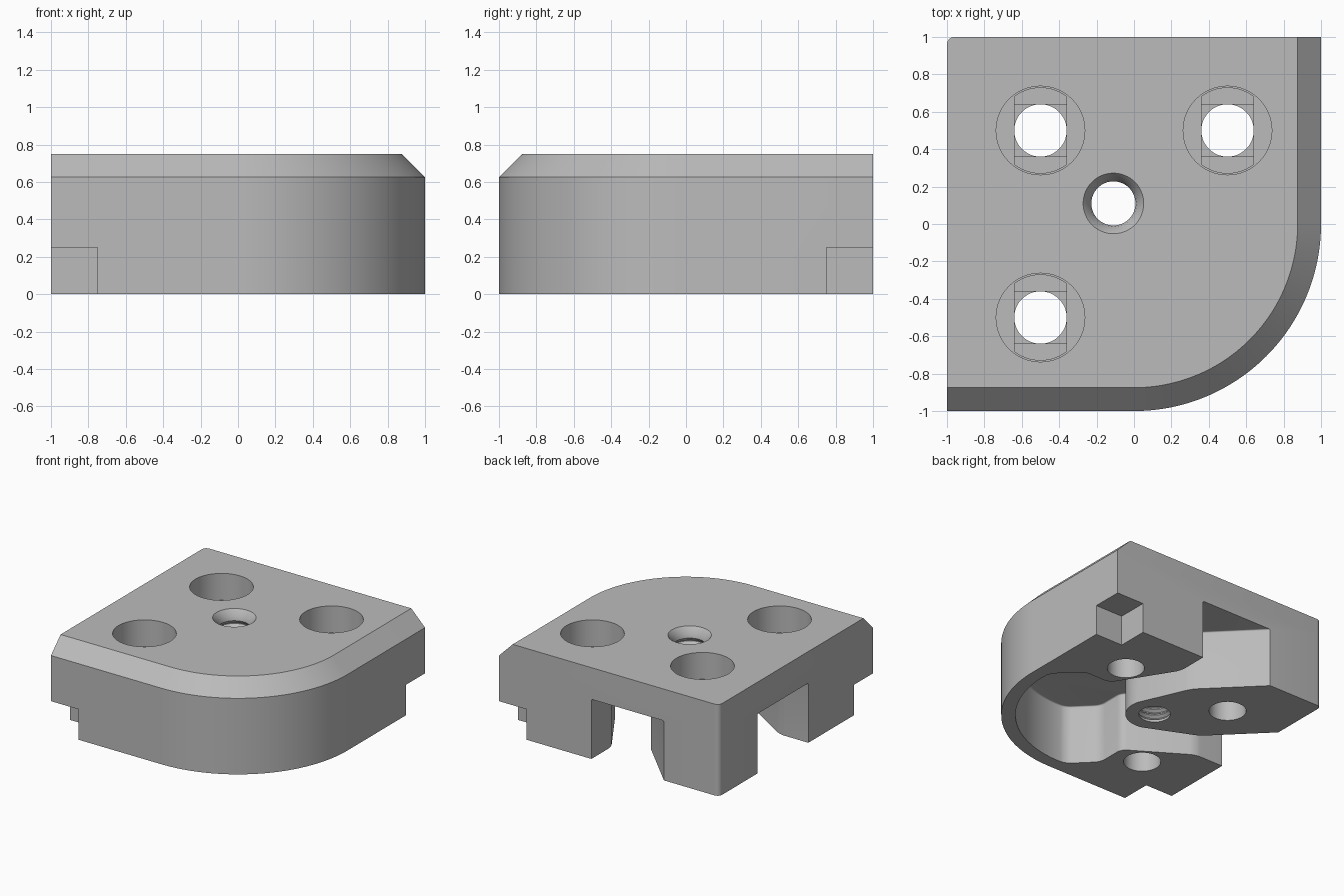
import bpy, bmesh, math
from math import radians, cos, sin, pi

cube = bpy.data.objects.get("Cube")
if cube:
    bpy.data.objects.remove(cube, do_unlink=True)

grey = bpy.data.materials.new("plain_grey")
grey.use_nodes = True
COLOUR = (0.5, 0.5, 0.5, 1)
grey.diffuse_color = COLOUR
grey.node_tree.nodes["Principled BSDF"].inputs["Base Color"].default_value = COLOUR

HEIGHT, CHAMFER = 0.75, 0.125


def arc(cx, cy, r, a0, a1, n):
    steps = [radians(a0 + (a1 - a0) * i / n) for i in range(n + 1)]
    return [(cx + r * cos(a), cy + r * sin(a)) for a in steps]


def circle(cx, cy, r, n=64):
    return arc(cx, cy, r, 0, 360, n)[:-1]


def loft(bm, layers):
    """Closed solid through (outline, z) layers; every outline has equal length."""
    rings = [[bm.verts.new((x, y, z)) for x, y in pts] for pts, z in layers]
    for low, high in zip(rings, rings[1:]):
        for i in range(len(low)):
            j = (i + 1) % len(low)
            bm.faces.new((low[i], low[j], high[j], high[i]))
    bm.faces.new(rings[0][::-1])
    bm.faces.new(rings[-1])
    return rings


def finish(bm, name, cutter=False):
    bmesh.ops.recalc_face_normals(bm, faces=bm.faces)
    mesh = bpy.data.meshes.new(name)
    bm.to_mesh(mesh)
    bm.free()
    mesh.materials.append(grey)
    ob = bpy.data.objects.new(name, mesh)
    bpy.context.collection.objects.link(ob)
    if cutter:
        ob.hide_render = True
        ob.hide_viewport = True
    return ob


def solid(name, layers, cutter=False):
    bm = bmesh.new()
    loft(bm, layers)
    return finish(bm, name, cutter)


def outline(inset):
    """Square with one large round corner; only the front and right sides inset."""
    e = 1 - inset
    return [(-1, -e)] + arc(0, 0, e, -90, 0, 48) + [(e, 1)] + arc(-0.96, 0.96, 0.04, 90, 180, 6)


# Main block with a chamfered top rim
body = solid("corner_block", [(outline(0), 0), (outline(0), HEIGHT - CHAMFER),
                              (outline(CHAMFER), HEIGHT)])
cutters = []

# Underside pocket, symmetric about the diagonal
BOSS = (-0.11, 0.11)
corners = [(-0.08, 0.58), (-0.6, 1.1), (0.16, 1.1), (0.16, 0.74),
           (0.46, 0.26), (0.7, 0.26), (0.89, 0.07)]
half = arc(*BOSS, 0.22, -45, 14, 10) + corners + arc(0, 0, 0.893, -2, -45, 12)
mirrored = [(-y, -x) for x, y in half[1:-1]]
bm = bmesh.new()
bottom, top = loft(bm, [(half + mirrored[::-1], -0.1), (half + mirrored[::-1], 0.49)])
rounded = corners + [(-y, -x) for x, y in corners]
posts = [bm.edges.get((a, b)) for a, b in zip(bottom, top)
         if any(math.dist(a.co.xy, c) < 0.001 for c in rounded)]
bmesh.ops.bevel(bm, geom=posts, offset=0.045, segments=5, profile=0.5,
                affect='EDGES', clamp_overlap=True)
rim = [e for e in bm.edges if all(v.co.z > 0.48 for v in e.verts)]
bmesh.ops.bevel(bm, geom=rim, offset=0.07, segments=5, profile=0.5,
                affect='EDGES', clamp_overlap=True)
cutters.append(finish(bm, "pocket_cutter", True))

# Cube notches at the two corners
for x, y in ((1, 1), (-1, -1)):
    pts = [(x + dx * 0.25, y + dy * 0.25) for dx, dy in ((-1, -1), (1, -1), (1, 1), (-1, 1))]
    cutters.append(solid("notch_cutter", [(pts, -0.1), (pts, 0.25)], True))

# Bolt holes: counterbore, flat-sided step, square step, round hole
R = 0.14
for x, y in ((-0.5, 0.5), (0.5, 0.5), (-0.5, -0.5)):
    a = math.degrees(math.acos(R / 0.228))
    slot = arc(x, y, 0.228, a, 180 - a, 16) + arc(x, y, 0.228, 180 + a, 360 - a, 16)
    square = [(x - R, y - R), (x + R, y - R), (x + R, y + R), (x - R, y + R)]
    for pts, z0 in ((circle(x, y, 0.237), 0.53), (slot, 0.515),
                    (square, 0.5), (circle(x, y, R), -0.1)):
        cutters.append(solid("bolt_hole_cutter", [(pts, z0), (pts, 0.9)], True))

# Threaded hole with a countersunk mouth
PITCH = 0.05
layers = [(circle(*BOSS, 0.118), -0.1)]
for i in range(13):
    z = 0.01 + i * PITCH
    layers += [(circle(*BOSS, 0.118), z), (circle(*BOSS, 0.118), z + 0.01),
               (circle(*BOSS, 0.14), z + 0.027), (circle(*BOSS, 0.14), z + 0.033)]
layers += [(circle(*BOSS, 0.118), 0.67), (circle(*BOSS, 0.125), 0.705),
           (circle(*BOSS, 0.162), HEIGHT), (circle(*BOSS, 0.162), 0.9)]
cutters.append(solid("thread_cutter", layers, True))

# Cut everything out of the block
for c in cutters:
    m = body.modifiers.new(c.name, 'BOOLEAN')
    m.operation = 'DIFFERENCE'
    m.solver = 'EXACT'
    m.object = c
bpy.context.view_layer.update()
evaluated = body.evaluated_get(bpy.context.evaluated_depsgraph_get())
mesh = bpy.data.meshes.new_from_object(evaluated)
body.modifiers.clear()
body.data = mesh
for c in cutters:
    bpy.data.objects.remove(c, do_unlink=True)
mesh.materials.clear()
mesh.materials.append(grey)
for p in mesh.polygons:
    p.material_index = 0

bpy.ops.object.select_all(action='DESELECT')
body.select_set(True)
bpy.context.view_layer.objects.active = body
bpy.ops.object.shade_smooth_by_angle(angle=radians(30))
